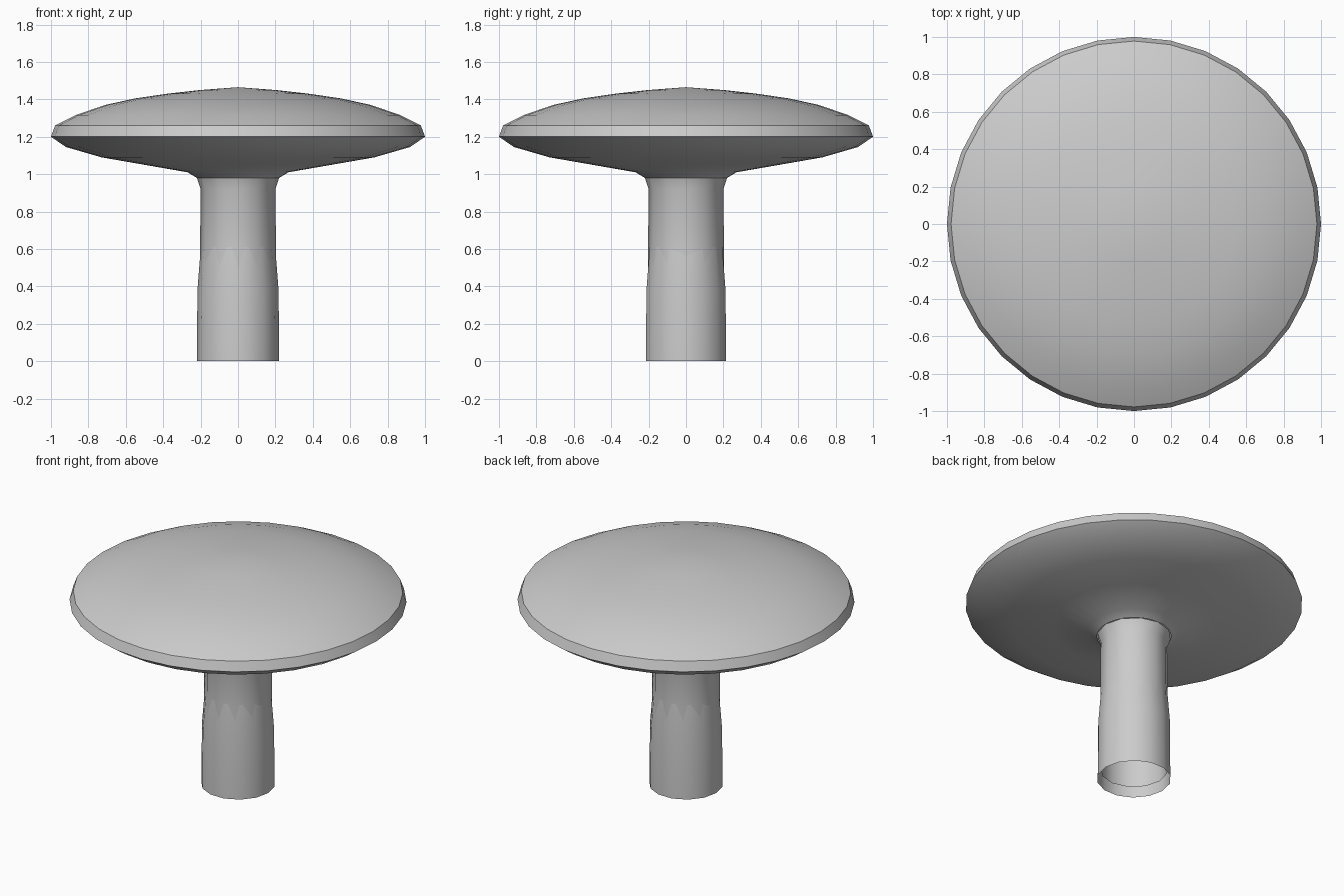
import bpy, bmesh, math

if "Cube" in bpy.data.objects:
    bpy.data.objects.remove(bpy.data.objects["Cube"])


def lathe(name, profile, sides, angle=30):
    """Revolve (radius, z) points around z; radius 0 closes to a pole."""
    bm = bmesh.new()
    rings = []
    for r, z in profile:
        if r == 0:
            rings.append([bm.verts.new((0, 0, z))] * sides)
        else:
            rings.append([bm.verts.new((r * math.cos(2 * math.pi * i / sides),
                                        r * math.sin(2 * math.pi * i / sides), z))
                          for i in range(sides)])
    for a, b in zip(rings, rings[1:]):
        for i in range(sides):
            j = (i + 1) % sides
            bm.faces.new(dict.fromkeys((a[i], a[j], b[j], b[i])))
    mesh = bpy.data.meshes.new(name)
    bm.to_mesh(mesh)
    bm.free()
    obj = bpy.data.objects.new(name, mesh)
    bpy.context.collection.objects.link(obj)
    bpy.ops.object.select_all(action='DESELECT')
    obj.select_set(True)
    bpy.context.view_layer.objects.active = obj
    bpy.ops.object.shade_smooth_by_angle(angle=math.radians(angle))
    return obj


# Domed cap with bevelled rim and shallow funnel underside
lathe("mushroom_cap", [(0.22, 0.98), (0.27, 1.01), (0.50, 1.05), (0.73, 1.09),
                       (0.92, 1.145), (1.0, 1.20), (0.978, 1.26), (0.87, 1.315),
                       (0.71, 1.37), (0.55, 1.405), (0.38, 1.43), (0.2, 1.45),
                       (0, 1.465)], 32)

# Inner stem tube, flaring into the cap and open at the bottom
lathe("upper_stem", [(0.2, 0.06), (0.203, 0.6), (0.2, 0.92), (0.22, 0.98)], 12, 40)

# Wider sleeve around the foot of the stem, open underneath
lathe("lower_stem", [(0.22, 0), (0.217, 0.38), (0.199, 0.61)], 14, 40)
